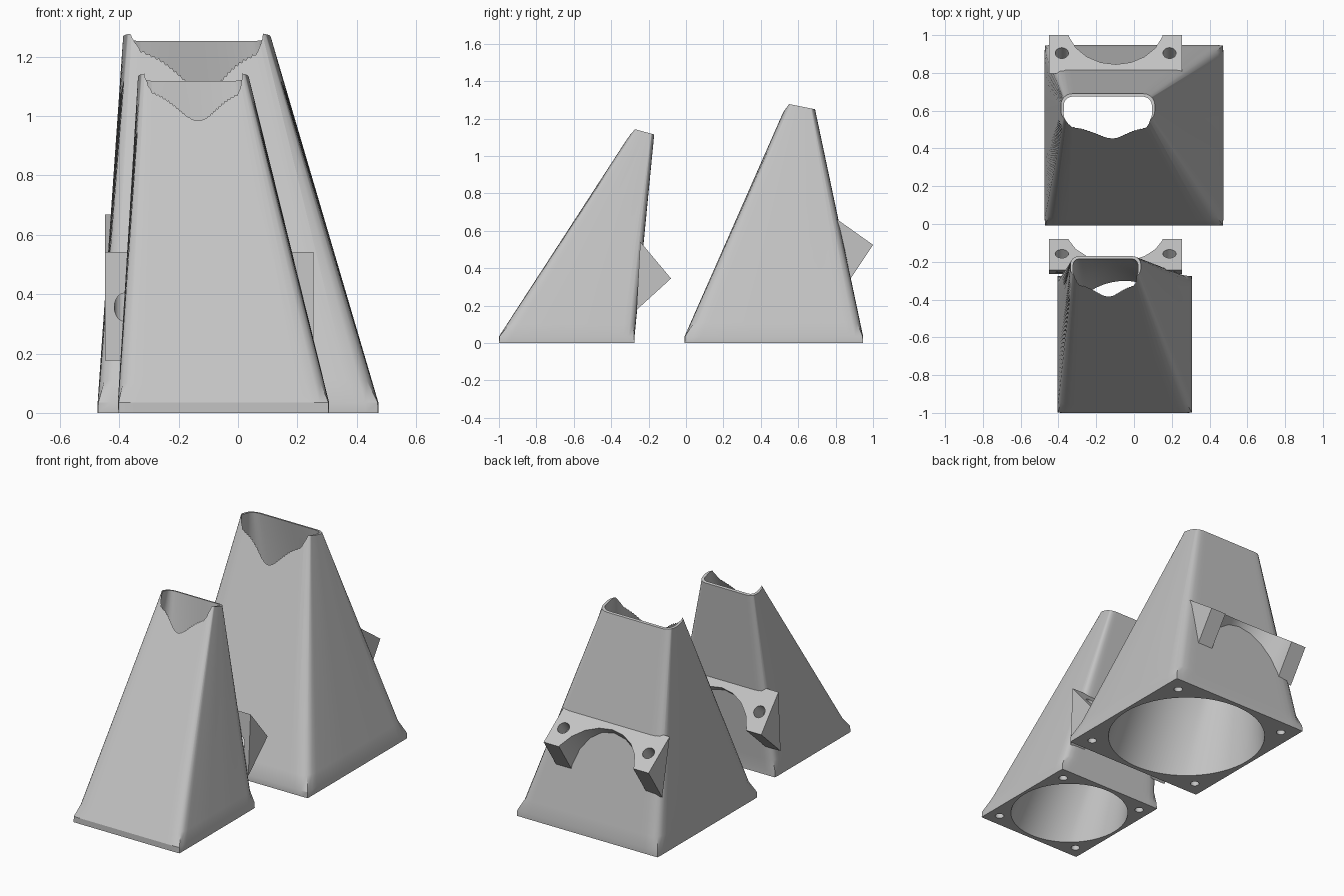
import bpy, bmesh, math
from mathutils import Vector, Matrix

cube = bpy.data.objects.get("Cube")
if cube:
    bpy.data.objects.remove(cube, do_unlink=True)

grey = bpy.data.materials.new("plain grey")
grey.use_nodes = True
colour = (0.55, 0.55, 0.55, 1)
grey.diffuse_color = colour
grey.node_tree.nodes["Principled BSDF"].inputs["Base Color"].default_value = colour

SIDES = 128
DIRS = [Vector((math.cos(a), math.sin(a)))
        for a in (2 * math.pi * i / SIDES for i in range(SIDES))]


def finish(bm, name):
    bmesh.ops.recalc_face_normals(bm, faces=bm.faces)
    mesh = bpy.data.meshes.new(name)
    bm.to_mesh(mesh)
    bm.free()
    mesh.materials.append(grey)
    obj = bpy.data.objects.new(name, mesh)
    bpy.context.collection.objects.link(obj)
    return obj


def loft(name, rings):
    bm = bmesh.new()
    loops = [[bm.verts.new(p) for p in ring] for ring in rings]
    for low, high in zip(loops, loops[1:]):
        for i in range(SIDES):
            j = (i + 1) % SIDES
            bm.faces.new((low[i], low[j], high[j], high[i]))
    bm.faces.new(loops[0])
    bm.faces.new(loops[-1])
    return finish(bm, name)


def rounded_rect(x0, x1, y0, y1, radius, z_front, z_back):
    """Ring of points on a rectangle with rounded corners, tilted front to back."""
    hx, hy = (x1 - x0) / 2, (y1 - y0) / 2
    ring = []
    for d in DIRS:
        k = max(abs(d.x), abs(d.y))
        p = Vector((d.x / k * hx, d.y / k * hy))
        q = Vector((max(radius - hx, min(hx - radius, p.x)),
                    max(radius - hy, min(hy - radius, p.y))))
        p = q + (p - q).normalized() * radius
        z = z_front + (z_back - z_front) * (p.y + hy) / (2 * hy)
        ring.append(Vector(((x0 + x1) / 2 + p.x, (y0 + y1) / 2 + p.y, z)))
    return ring


def blend(a, b, t):
    return [p.lerp(q, t) if 0 <= t <= 1 else p + (q - p) * t for p, q in zip(a, b)]


def rod(name, centre, axis, radius, length, sides):
    bm = bmesh.new()
    turn = axis.to_track_quat('Z', 'Y').to_matrix().to_4x4()
    bmesh.ops.create_cone(bm, cap_ends=True, segments=sides, radius1=radius,
                          radius2=radius, depth=length,
                          matrix=Matrix.Translation(centre) @ turn)
    return finish(bm, name)


def select(obj):
    bpy.ops.object.select_all(action='DESELECT')
    obj.select_set(True)
    bpy.context.view_layer.objects.active = obj


def cut(target, cutter, keep=False):
    cutter.hide_render = True
    mod = target.modifiers.new("cut", 'BOOLEAN')
    mod.operation = 'DIFFERENCE'
    mod.solver = 'EXACT'
    mod.object = cutter
    select(target)
    bpy.ops.object.modifier_apply(modifier=mod.name)
    if not keep:
        bpy.data.objects.remove(cutter, do_unlink=True)


def smooth(obj):
    select(obj)
    bpy.ops.object.shade_smooth_by_angle(angle=math.radians(30))


def fan_duct(name, base, top, z_front, z_back, radius, bore, screw, bracket):
    x0, x1, y0, y1 = base
    tx0, tx1, ty0, ty1 = top
    cx, cy = (x0 + x1) / 2, (y0 + y1) / 2

    # Outer shell: square foot blending into a rounded, leaning chimney
    foot = rounded_rect(*base, 0.004, 0, 0)
    step = rounded_rect(*base, 0.008, 0.035, 0.035)
    full = rounded_rect(*base, radius, 0.035, 0.035)
    mouth = rounded_rect(*top, radius, z_front, z_back)
    shell = loft(name, [foot, step, blend(full, mouth, 0.06), mouth])

    # Air passage: round at the foot, rectangular and open-fronted at the mouth
    wall = 0.015
    circle = [Vector((cx + d.x * bore, cy + d.y * bore, 0)) for d in DIRS]
    slot = rounded_rect(tx0 + wall, tx1 - wall, ty0 - 0.008, ty1 - wall,
                        radius - 0.012, z_front, z_back)
    passage = loft("passage_cutter", [blend(circle, slot, t)
                                      for t in (-0.02, 0.25, 0.5, 0.75, 1.04)])
    cut(shell, passage, keep=True)

    # Screw holes in the foot
    for sx in (-1, 1):
        for sy in (-1, 1):
            cut(shell, rod("screw_cutter", Vector((cx + sx * screw, cy + sy * screw, 0.03)),
                           Vector((0, 0, 1)), 0.025, 0.14, 24))

    # Wedge-shaped mounting bracket on the back wall
    a, b, c = (Vector((0, y, z)) for y, z in bracket)
    along = (b - a).normalized()
    normal = Vector((0, -along.z, along.y))
    mid_x, half = -0.097, 0.352
    corners = [a - along * 0.015, b, c + (c - b).normalized() * 0.02]
    bm = bmesh.new()
    face = bm.faces.new([bm.verts.new(p + Vector((mid_x - half, 0, 0))) for p in corners])
    side = bmesh.ops.extrude_face_region(bm, geom=[face])
    bmesh.ops.translate(bm, vec=(2 * half, 0, 0),
                        verts=[v for v in side["geom"] if isinstance(v, bmesh.types.BMVert)])
    wedge = finish(bm, name + "_bracket")
    centre = Vector((mid_x, 0, 0))
    cut(wedge, rod("saddle_cutter", b + along * 0.07 + centre, normal, 0.26, 1, 20))
    for s in (-1, 1):
        spot = (a + b) / 2 + centre + Vector((s * 0.285, 0, 0))
        cut(wedge, rod("bolt_cutter", spot, normal, 0.035, 1, 24))
    cut(wedge, passage)
    smooth(shell)
    smooth(wedge)


fan_duct("large_duct", (-0.473, 0.473, -0.008, 0.947), (-0.387, 0.11, 0.54, 0.69),
         1.28, 1.25, 0.06, 0.449, 0.385,
         ((0.81, 0.66), (1.0, 0.525), (0.88, 0.345)))
fan_duct("small_duct", (-0.405, 0.307, -1.0, -0.275), (-0.337, 0.036, -0.28, -0.17),
         1.145, 1.115, 0.045, 0.336, 0.285,
         ((-0.235, 0.53), (-0.08, 0.345), (-0.25, 0.19)))
